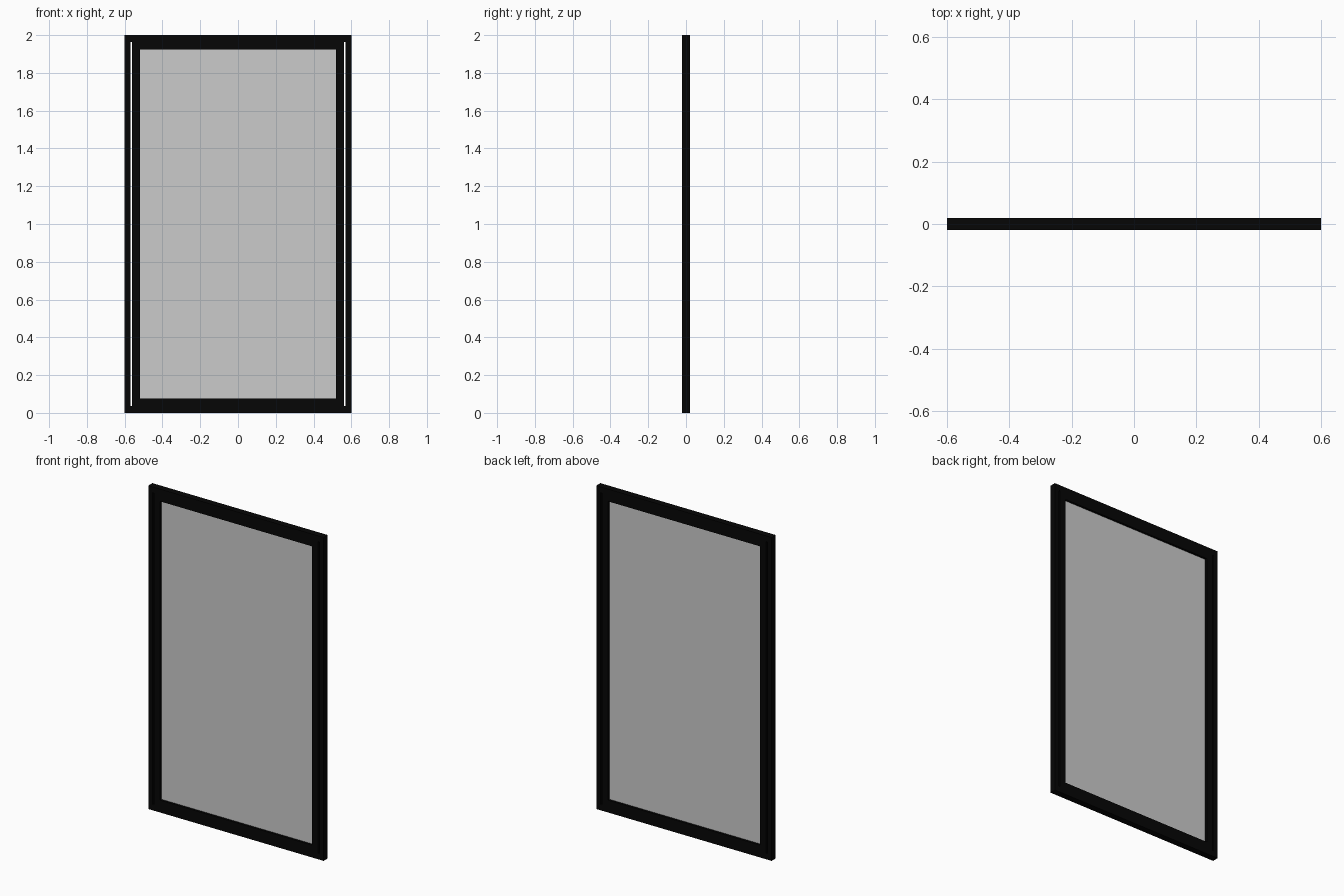
import bpy

if "Cube" in bpy.data.objects:
    bpy.data.objects.remove(bpy.data.objects["Cube"])


def material(name, color):
    m = bpy.data.materials.new(name)
    m.diffuse_color = color
    m.use_nodes = True
    m.node_tree.nodes["Principled BSDF"].inputs["Base Color"].default_value = m.diffuse_color
    return m


black = material("black_metal", (0.0018, 0.0018, 0.0018, 1))
tint = material("tinted_glass", (0.54, 0.54, 0.54, 1))


def box(name, x0, x1, z0, z1, depth, mat):
    bpy.ops.mesh.primitive_cube_add(size=1, location=((x0 + x1) / 2, 0, (z0 + z1) / 2))
    ob = bpy.context.object
    ob.name = name
    ob.scale = (x1 - x0, depth, z1 - z0)
    bpy.ops.object.transform_apply(location=True, rotation=False, scale=True)
    ob.data.materials.append(mat)
    return ob


def frame(name, half, z0, z1, side, rail, depth):
    # full-width rails, with stiles between them mirrored across x
    box(name + "_bottom_rail", -half, half, z0, z0 + rail, depth, black)
    box(name + "_top_rail", -half, half, z1 - rail, z1, depth, black)
    stile = box(name + "_stiles", half - side, half, z0 + rail, z1 - rail, depth, black)
    stile.modifiers.new("mirror", 'MIRROR').use_axis[0] = True


# fixed outer frame
frame("outer_frame", 0.60, 0.0, 2.0, 0.03, 0.036, 0.04)
# door leaf frame, leaving a narrow gap at each side
frame("door_leaf", 0.561, 0.036, 1.964, 0.041, 0.04, 0.04)
# glass pane
box("glass_pane", -0.52, 0.52, 0.076, 1.924, 0.012, tint)
